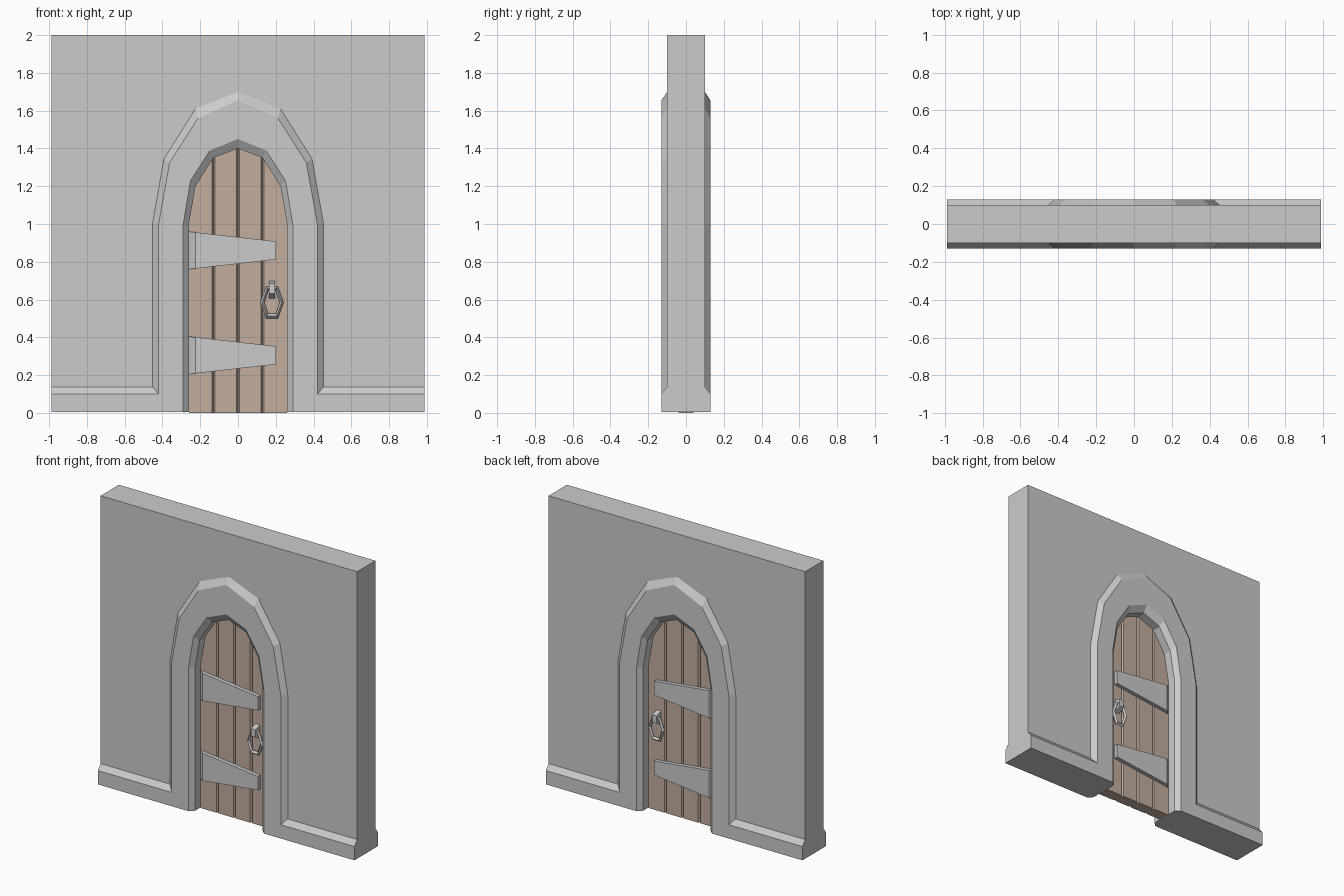
import bpy, bmesh

if "Cube" in bpy.data.objects:
    bpy.data.objects.remove(bpy.data.objects["Cube"])

wood = bpy.data.materials.new("wood")
wood.diffuse_color = (0.55, 0.42, 0.34, 1)
wood.use_nodes = True
wood.node_tree.nodes["Principled BSDF"].inputs["Base Color"].default_value = wood.diffuse_color


def build(name, faces, mirror="", mat=None):
    """Mesh from a list of point loops, welded, optionally mirrored."""
    bm = bmesh.new()
    for f in faces:
        bm.faces.new([bm.verts.new(p) for p in f])
    bmesh.ops.remove_doubles(bm, verts=bm.verts, dist=1e-5)
    bmesh.ops.recalc_face_normals(bm, faces=bm.faces)
    me = bpy.data.meshes.new(name)
    bm.to_mesh(me)
    bm.free()
    ob = bpy.data.objects.new(name, me)
    bpy.context.collection.objects.link(ob)
    if mat:
        me.materials.append(mat)
    if mirror:
        m = ob.modifiers.new("mirror", 'MIRROR')
        m.use_axis = ["x" in mirror, "y" in mirror, False]
        m.merge_threshold = 1e-4
    return ob


def at(path, y):
    return [(x, y, z) for x, z in path]


def strip(a, b):
    return [[a[i], a[i + 1], b[i + 1], b[i]] for i in range(len(a) - 1)]


def loft(rings):
    """Closed solid through a list of rings."""
    faces = [rings[0], rings[-1]]
    for a, b in zip(rings, rings[1:]):
        faces += strip(a + a[:1], b + b[:1])
    return faces


# wall with plinth and arched surround: one quarter, mirrored in x and y
W, H, Z0, YW, YF = 0.987, 2.0, 0.004, -0.10, -0.13
outer = [(W, .137), (.453, .137), (.453, 1), (.392, 1.345), (.225, 1.61), (0, 1.7)]
front = [(W, .10), (.42, .10), (.42, 1), (.362, 1.325), (.212, 1.56), (0, 1.655)]
lip = [(.29, Z0), (.29, 1), (.252, 1.228), (.148, 1.39), (0, 1.45)]
reveal = [(.26, Z0), (.26, 1), (.225, 1.2), (.13, 1.35), (0, 1.4)]

faces = [at(outer + [(0, H), (W, H)], YW)]
faces += strip(at(outer, YW), at(front, YF))
faces.append(at(front + lip[::-1] + [(W, Z0)], YF))
faces += strip(at(lip, YF), at(reveal, YW))
faces += strip(at(reveal, YW), at(reveal, 0))
faces.append([(0, YW, H), (W, YW, H), (W, 0, H), (0, 0, H)])
faces.append([(W, 0, H), (W, YW, H), (W, YW, .137), (W, YF, .10), (W, YF, Z0), (W, 0, Z0)])
faces.append([(W, YF, Z0), (lip[0][0], YF, Z0), (.26, YW, Z0), (.26, 0, Z0), (W, 0, Z0)])
build("arched_wall", faces, "xy")


# door planks with V grooves, tops following the arch
def arch_z(x):
    pts = reveal[::-1]
    for (x0, z0), (x1, z1) in zip(pts, pts[1:]):
        if x <= x1 and x1 > x0:
            return z0 + (z1 - z0) * (x - x0) / (x1 - x0)
    return 1.0


def plank_ring(x0, x1, y):
    xs = [x1] + ([.225] if x1 > .2 else []) + [x0]
    return at([(x0, 0), (x1, 0)] + [(x, arch_z(x)) for x in xs], y)


for name, x0, x1, g0, g1 in (("inner_planks", 0, .13, .008, .008),
                             ("outer_planks", .13, .26, .008, 0)):
    rings = [plank_ring(x0 + g0, x1 - g1, -.04), plank_ring(x0, x1, -.028),
             plank_ring(x0, x1, .028), plank_ring(x0 + g0, x1 - g1, .04)]
    ob = build(name, loft(rings), "x", wood)
    ob.modifiers["mirror"].use_mirror_merge = False

# tapered hinge straps on both sides of the door
for name, zc in (("lower_hinge_strap", .305), ("upper_hinge_strap", .86)):
    profile = [(-.26, -.04), (-.225, -.067), (.2, -.067), (.2, -.038), (-.225, -.038)]
    rings = [[(x, y, zc + s * (.1 - .052 * (x + .26) / .46)) for x, y in profile]
             for s in (-1, 1)]
    build(name, loft(rings), "y")

# handle bracket
side = [(-.038, .70), (-.09, .685), (-.09, .632), (-.038, .605)]
build("handle_bracket", loft([[(x, y, z) for y, z in side] for x in (.163, .197)]), "y")

# six-sided pull ring with a diamond section
hexagon = [(1, 0), (.5, 1), (-.5, 1), (-1, 0), (-.5, -1), (.5, -1)]


def hex_ring(rx, rz, y):
    ring = [(.18 + rx * u, y, .585 + rz * v) for u, v in hexagon]
    return ring + ring[:1]


loops = [hex_ring(.062, .085, -.067), hex_ring(.051, .073, -.080),
         hex_ring(.040, .060, -.067), hex_ring(.051, .073, -.054)]
faces = []
for i in range(4):
    faces += strip(loops[i], loops[(i + 1) % 4])
build("pull_ring", faces, "y")
